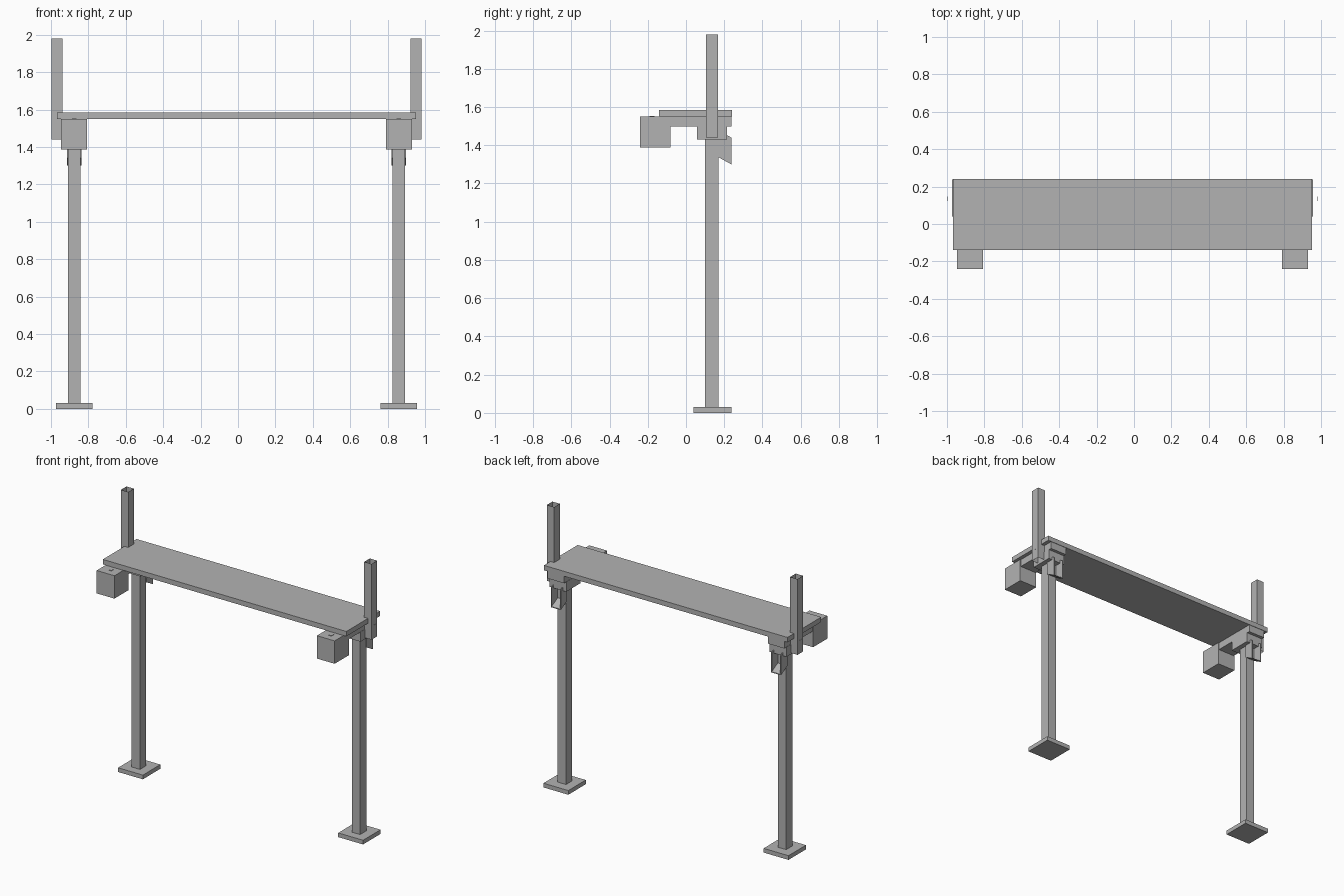
import bpy, bmesh
from mathutils import Vector

cube = bpy.data.objects.get("Cube")
if cube:
    bpy.data.objects.remove(cube, do_unlink=True)

MID = -0.008          # mirror plane of the two supports
LEG = 0.868           # distance of each leg from that plane

gray = bpy.data.materials.new("plain gray")
gray.use_nodes = True
gray.diffuse_color = (0.45, 0.45, 0.45, 1)
gray.node_tree.nodes["Principled BSDF"].inputs["Base Color"].default_value = (0.45, 0.45, 0.45, 1)


def finish(name, bm):
    mesh = bpy.data.meshes.new(name)
    bm.to_mesh(mesh)
    bm.free()
    mesh.materials.append(gray)
    obj = bpy.data.objects.new(name, mesh)
    bpy.context.collection.objects.link(obj)
    return obj


def box(name, x, y, z, open_ends=False):
    """Box from (min, max) ranges; open_ends leaves a thin square tube."""
    bm = bmesh.new()
    bmesh.ops.create_cube(bm, size=1)
    for v in bm.verts:
        v.co = Vector([r[0] + (c + 0.5) * (r[1] - r[0]) for c, r in zip(v.co, (x, y, z))])
    if open_ends:
        ends = [f for f in bm.faces if abs(f.normal.z) > 0.9]
        bmesh.ops.delete(bm, geom=ends, context='FACES_ONLY')
    return finish(name, bm)


def prism(name, x, profile):
    """Extrude a (y, z) profile across an x range."""
    bm = bmesh.new()
    face = bm.faces.new([bm.verts.new((x[0], y, z)) for y, z in profile])
    moved = bmesh.ops.extrude_face_region(bm, geom=[face])["geom"]
    bmesh.ops.translate(bm, vec=(x[1] - x[0], 0, 0),
                        verts=[v for v in moved if isinstance(v, bmesh.types.BMVert)])
    bmesh.ops.recalc_face_normals(bm, faces=bm.faces)
    return finish(name, bm)


# Shelf board
box("board", (MID - 0.96, MID + 0.96), (-0.14, 0.24), (1.55, 1.585))

for side, label in ((-1, "right"), (1, "left")):
    def span(half, offset=0.0):
        c = MID + side * (LEG + offset)
        return (c - half, c + half)

    # Foot plate and leg
    box(label + "_foot", span(0.098), (0.04, 0.237), (0, 0.03))
    box(label + "_leg", span(0.033), (0.1, 0.17), (0.03, 1.44))

    # Clamp, arm under the board and front block with its bolt
    box(label + "_clamp", span(0.067), (0.057, 0.215), (1.43, 1.5))
    box(label + "_arm", span(0.065), (-0.14, 0.237), (1.498, 1.551))
    box(label + "_block", span(0.07), (-0.24, -0.08), (1.387, 1.55))
    box(label + "_block_bolt", span(0.012), (-0.192, -0.166), (1.54, 1.553))

    # Hollow upright at the board end with its pin
    box(label + "_upright", span(0.029, 0.091), (0.104, 0.167), (1.44, 1.98), open_ends=True)
    box(label + "_upright_pin", span(0.002, 0.12), (0.124, 0.146), (1.514, 1.536))

    # Back hook: two cheeks with a sloping floor
    cheek = [(0.165, 1.34), (0.237, 1.3), (0.237, 1.44), (0.21, 1.455), (0.165, 1.455)]
    for off in (-0.036, 0.036):
        prism(label + "_hook_cheek", span(0.003, off), cheek)
    prism(label + "_hook_floor", span(0.035),
          [(0.165, 1.34), (0.237, 1.3), (0.237, 1.306), (0.165, 1.346)])
